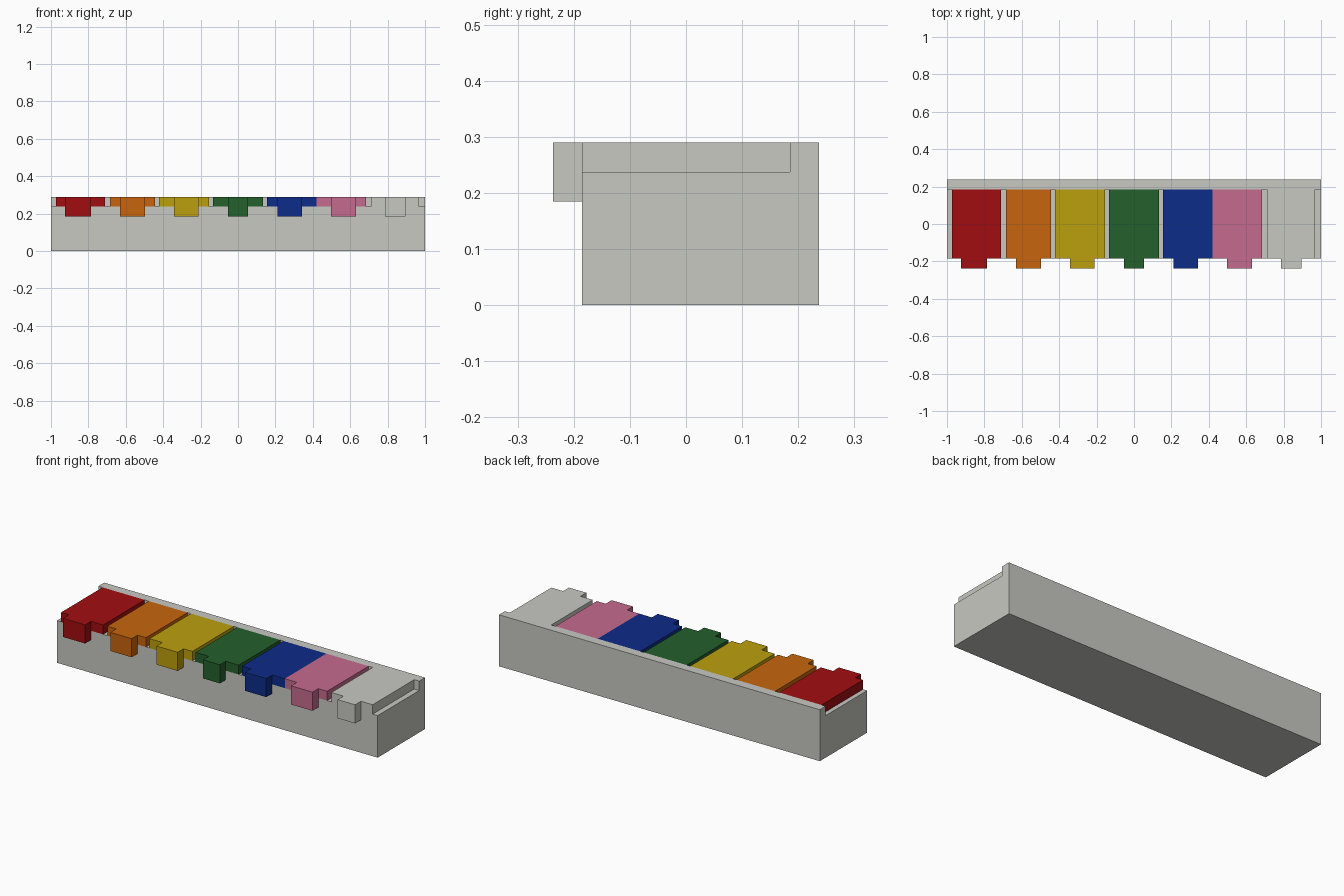
import bpy
import bmesh

cube = bpy.data.objects.get("Cube")
if cube:
    bpy.data.objects.remove(cube, do_unlink=True)


def material(name, rgb):
    mat = bpy.data.materials.new(name)
    mat.use_nodes = True
    color = (*rgb, 1.0)
    mat.diffuse_color = color
    mat.node_tree.nodes["Principled BSDF"].inputs["Base Color"].default_value = color
    return mat


def extrude_profile(name, points, axis, start, end, mat):
    """Extrude a closed 2D outline along x (points are y, z) or z (points are x, y)."""
    bm = bmesh.new()
    place = (lambda p: (start, *p)) if axis == "x" else (lambda p: (*p, start))
    face = bm.faces.new([bm.verts.new(place(p)) for p in points])
    result = bmesh.ops.extrude_face_region(bm, geom=[face])
    moved = [v for v in result["geom"] if isinstance(v, bmesh.types.BMVert)]
    shift = end - start
    bmesh.ops.translate(bm, verts=moved, vec=(shift, 0, 0) if axis == "x" else (0, 0, shift))
    bmesh.ops.recalc_face_normals(bm, faces=bm.faces)
    mesh = bpy.data.meshes.new(name)
    bm.to_mesh(mesh)
    bm.free()
    mesh.materials.append(mat)
    obj = bpy.data.objects.new(name, mesh)
    bpy.context.collection.objects.link(obj)
    return obj


FRONT, REAR, BACK = -0.185, 0.185, 0.237
TAB_FRONT, TAB_BOTTOM = -0.237, 0.185
DECK, TOP = 0.237, 0.29

# Long tray with a raised rail along the back
grey = material("light grey", (0.58, 0.58, 0.54))
extrude_profile("tray", [(FRONT, 0), (BACK, 0), (BACK, TOP), (REAR, TOP),
                         (REAR, DECK), (FRONT, DECK)], "x", -1, 1, grey)

# Keys: name, colour, key left and right edges, tab left and right edges
keys = [
    ("red", (0.36, 0.004, 0.005), -0.974, -0.711, -0.925, -0.787),
    ("orange", (0.57, 0.13, 0.004), -0.685, -0.444, -0.63, -0.497),
    ("yellow", (0.50, 0.35, 0.004), -0.423, -0.155, -0.342, -0.21),
    ("green", (0.017, 0.115, 0.025), -0.134, 0.134, -0.053, 0.053),
    ("blue", (0.004, 0.025, 0.25), 0.155, 0.421, 0.21, 0.342),
    ("pink", (0.56, 0.145, 0.27), 0.421, 0.685, 0.497, 0.63),
    ("grey", None, 0.711, 0.969, 0.787, 0.896),
]

# Each key is a flat slab with a drop tab hanging over the front edge
for name, rgb, left, right, tab_left, tab_right in keys:
    mat = material(name, rgb) if rgb else grey
    slab = [(left, FRONT), (right, FRONT), (right, REAR), (left, REAR)]
    extrude_profile(f"{name}_key", slab, "z", DECK, TOP, mat)
    tab = [(FRONT, TAB_BOTTOM), (FRONT, TOP), (TAB_FRONT, TOP), (TAB_FRONT, TAB_BOTTOM)]
    extrude_profile(f"{name}_tab", tab, "x", tab_left, tab_right, mat)
